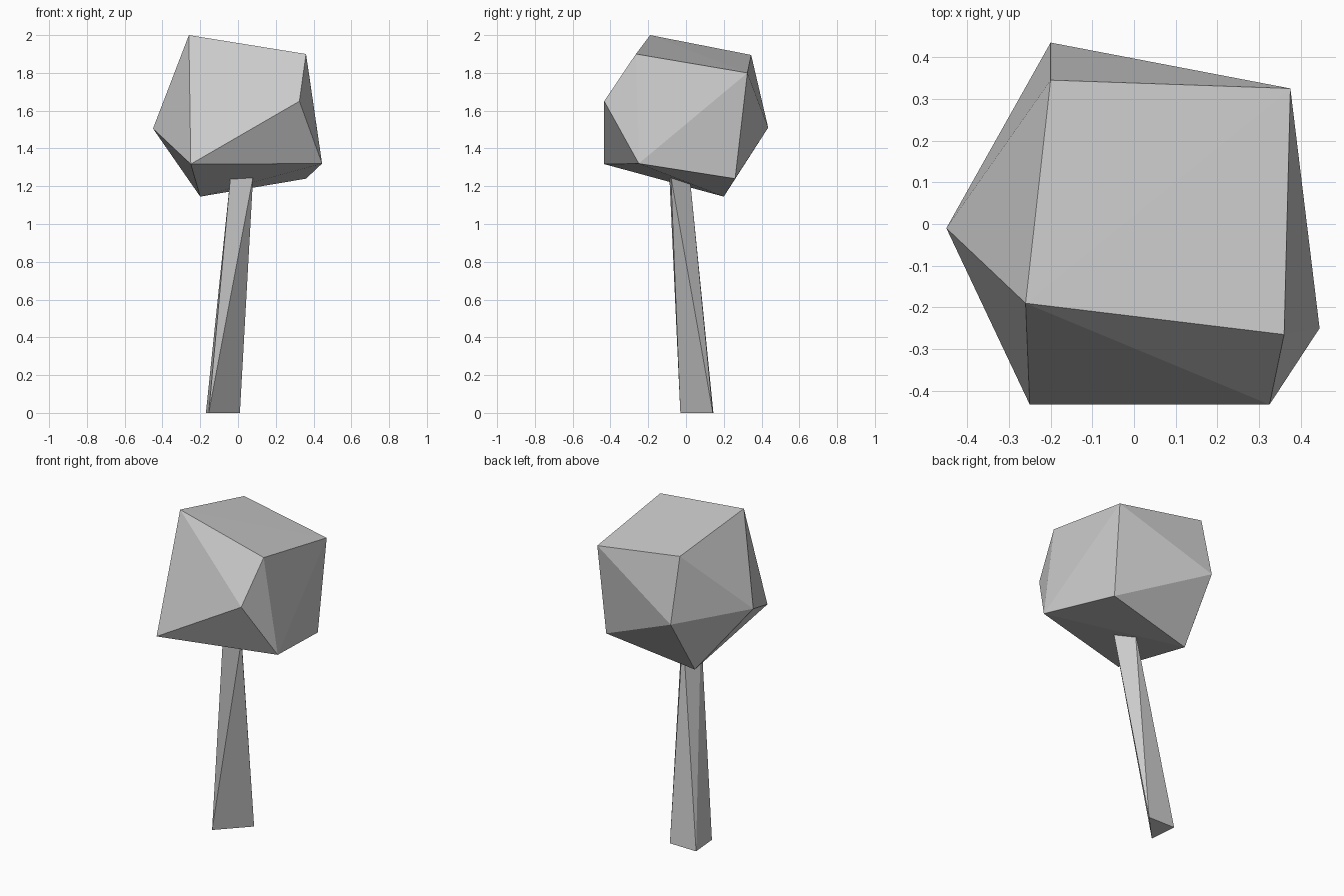
import bpy, bmesh

if "Cube" in bpy.data.objects:
    bpy.data.objects.remove(bpy.data.objects["Cube"])


def hull(name, points):
    """Faceted closed solid wrapped around a few corner points."""
    bm = bmesh.new()
    for p in points:
        bm.verts.new(p)
    bmesh.ops.convex_hull(bm, input=bm.verts[:])
    bmesh.ops.recalc_face_normals(bm, faces=bm.faces[:])
    mesh = bpy.data.meshes.new(name)
    bm.to_mesh(mesh)
    bm.free()
    obj = bpy.data.objects.new(name, mesh)
    bpy.context.collection.objects.link(obj)
    return obj


# Trunk: leaning, tapered three-sided prism, twisted half a step to the top
base = [(-0.155, -0.03), (0.01, 0.142), (-0.17, 0.145)]
tip = [(-0.04, -0.088), (0.08, -0.08), (0.007, 0.02)]
hull("trunk", [(x, y, 0) for x, y in base] + [(x, y, 1.25) for x, y in tip])

# Crown: irregular low-poly boulder of foliage
top = [(-0.26, -0.19, 2.0), (0.36, -0.265, 1.9),
       (0.375, 0.325, 1.80), (-0.20, 0.345, 1.895)]
middle = [(-0.45, -0.01, 1.505), (0.325, -0.433, 1.65), (-0.20, 0.435, 1.51)]
bottom = [(-0.25, -0.433, 1.317), (0.445, -0.25, 1.32),
          (0.36, 0.26, 1.24), (-0.20, 0.20, 1.145)]
hull("crown", top + middle + bottom)
